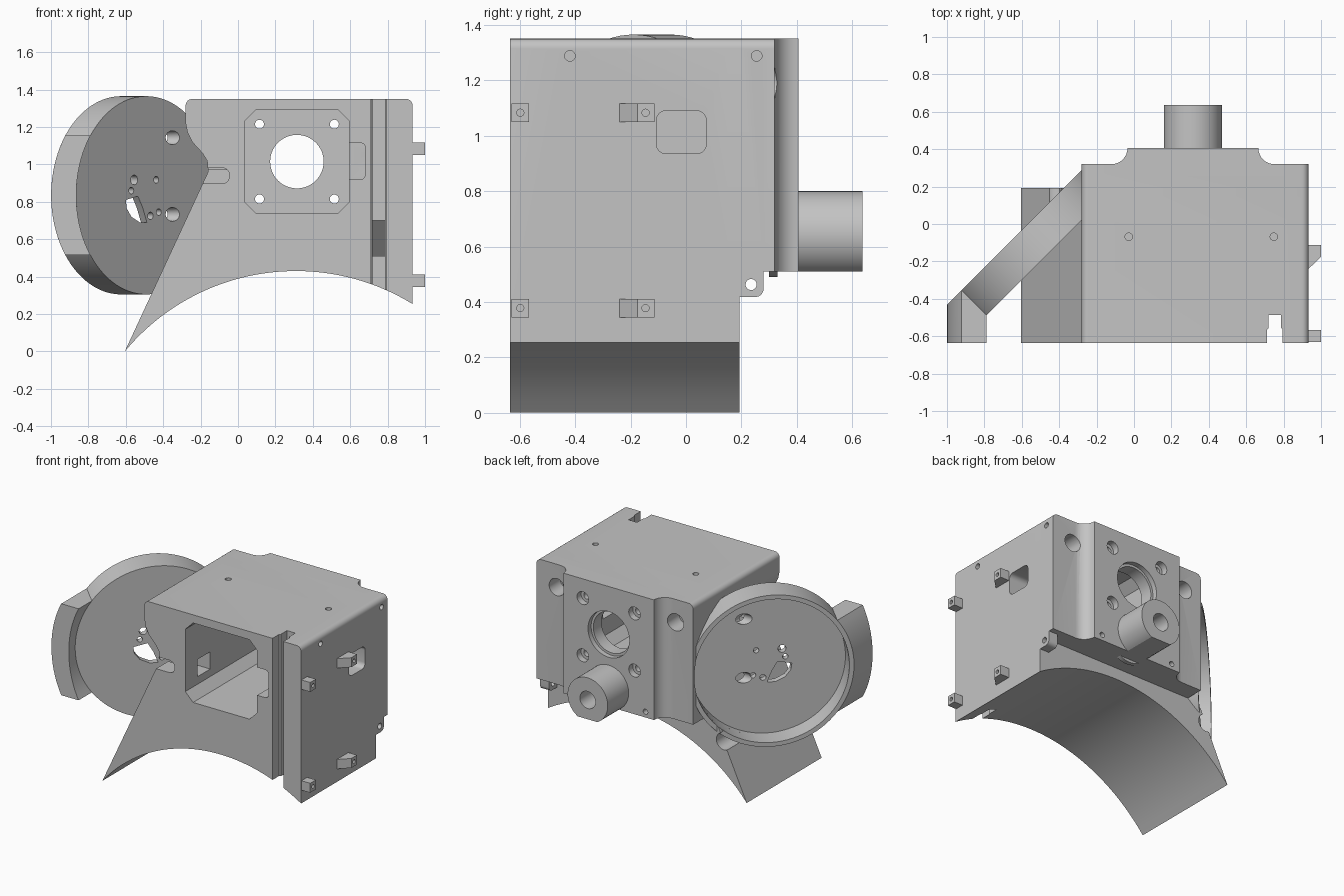
import bpy, bmesh, math
from mathutils import Vector

old = bpy.data.objects.get("Cube")
if old:
    bpy.data.objects.remove(old, do_unlink=True)

grey = bpy.data.materials.new("plain_grey")
grey.use_nodes = True
COLOUR = (0.55, 0.55, 0.55, 1)
grey.diffuse_color = COLOUR
grey.node_tree.nodes["Principled BSDF"].inputs["Base Color"].default_value = COLOUR


def finish(name, bm):
    bmesh.ops.recalc_face_normals(bm, faces=bm.faces)
    mesh = bpy.data.meshes.new(name)
    bm.to_mesh(mesh)
    bm.free()
    mesh.materials.append(grey)
    ob = bpy.data.objects.new(name, mesh)
    bpy.context.collection.objects.link(ob)
    return ob


def prism(name, pts, axis, a, b):
    """Extrude a 2D outline along one axis from a to b."""
    place = {"x": lambda u, v, t: (t, u, v),
             "y": lambda u, v, t: (u, t, v),
             "z": lambda u, v, t: (u, v, t)}[axis]
    bm = bmesh.new()
    lo = [bm.verts.new(place(u, v, a)) for u, v in pts]
    hi = [bm.verts.new(place(u, v, b)) for u, v in pts]
    bm.faces.new(lo)
    bm.faces.new(hi)
    for i in range(len(pts)):
        j = (i + 1) % len(pts)
        bm.faces.new((lo[i], lo[j], hi[j], hi[i]))
    return finish(name, bm)


def box(name, x0, x1, y0, y1, z0, z1):
    return prism(name, [(x0, y0), (x1, y0), (x1, y1), (x0, y1)], "z", z0, z1)


def rod(name, start, end, r, sides=40):
    start, end = Vector(start), Vector(end)
    d = end - start
    bm = bmesh.new()
    bmesh.ops.create_cone(bm, cap_ends=True, segments=sides, radius1=r, radius2=r, depth=d.length)
    bm.transform(d.to_track_quat("Z", "Y").to_matrix().to_4x4())
    bmesh.ops.translate(bm, verts=bm.verts, vec=(start + end) / 2)
    return finish(name, bm)


def arc(cx, cy, r, a, b, n=8):
    steps = [math.radians(a + (b - a) * i / n) for i in range(n + 1)]
    return [(cx + r * math.cos(t), cy + r * math.sin(t)) for t in steps]


def rounded(u0, u1, v0, v1, r):
    return (arc(u1 - r, v1 - r, r, 0, 90, 6) + arc(u0 + r, v1 - r, r, 90, 180, 6)
            + arc(u0 + r, v0 + r, r, 180, 270, 6) + arc(u1 - r, v0 + r, r, 270, 360, 6))


def combine(ob, others, op="DIFFERENCE"):
    bpy.context.view_layer.objects.active = ob
    for other in others:
        mod = ob.modifiers.new("bool", "BOOLEAN")
        mod.operation, mod.object, mod.solver = op, other, "EXACT"
        bpy.ops.object.modifier_apply(modifier=mod.name)
        bpy.data.objects.remove(other, do_unlink=True)


FRONT, RIGHT = -0.635, 0.933
CX, CZ = 0.315, 1.015      # motor axis
TZ = 0.645                 # bearing tube height
DZ, DR = 0.835, 0.53       # tilted disc height and radius
N = Vector((1, -1, 0)).normalized()
DF = Vector((-0.49, -0.19, DZ))
DB = DF - N * 0.19
FLOOR = DF - N * 0.045     # floor of the disc recess

# Main housing: saddle underside, sloped left wing, rounded top edges
saddle = [(x, -0.76 + math.sqrt(1.19 ** 2 - (x - 0.31) ** 2))
          for x in [-0.605 + (RIGHT + 0.605) * i / 40 for i in range(41)]]
top_edges = arc(RIGHT - 0.035, 1.315, 0.035, 0, 90, 6) + arc(-0.245, 1.315, 0.035, 90, 180, 6)
outline = saddle + top_edges + [(-0.28, 1.22), (-0.27, 1.17), (-0.245, 1.12),
                                (-0.19, 1.06), (-0.165, 1.02), (-0.16, 0.96)]
housing = prism("housing", outline, "y", FRONT, 0.193)

# Rear block, filleted mounting plate, bearing tube and ear
rear = prism("rear_block", [(-0.28, 0.51), (RIGHT, 0.51)] + top_edges, "y", 0.15, 0.32)
plate_outline = ([(-0.12, 0.3)] + arc(-0.12, 0.405, 0.085, 270, 360)
                 + arc(0.75, 0.405, 0.085, 180, 270) + [(0.75, 0.3)])
plate = prism("plate", plate_outline, "z", 0.51, 1.35)
tube = rod("tube", (CX, 0.3, TZ), (CX, 0.637, TZ), 0.155, 64)
ear_outline = [(0.15, 0.418), (0.25, 0.418)] + arc(0.25, 0.448, 0.03, -80, 0, 5) + [(0.28, 0.54), (0.15, 0.54)]
ear = prism("ear", ear_outline, "x", RIGHT - 0.07, RIGHT)
combine(housing, [rear, plate, tube, ear], "UNION")

# Motor pocket with cable notch, cable windows, front slots and wing groove
h, c = 0.278, 0.06
pocket = [(CX + sx * u, CZ + sz * v) for sx, sz, u, v in
          [(1, -1, h, h - c), (1, 1, h, h - c), (1, 1, h - c, h), (-1, 1, h - c, h),
           (-1, 1, h, h - c), (-1, -1, h, h - c), (-1, -1, h - c, h), (1, -1, h - c, h)]]
cuts = [
    prism("pocket", pocket, "y", -0.7, 0.28),
    prism("notch", rounded(0.5, 0.68, 0.92, 1.115, 0.025), "y", -0.7, 0.073),
    prism("side_window", rounded(-0.107, 0.073, 0.935, 1.09, 0.035), "x", 0.5, 1.1),
    box("left_window", -0.4, 0.1, -0.5, -0.36, 0.85, 0.97),
    prism("left_slot", rounded(-0.4, -0.045, 0.897, 0.983, 0.042), "y", -0.7, -0.4),
    prism("front_slot", [(0.712, -0.7), (0.795, -0.7), (0.795, -0.565), (0.785, -0.555),
                         (0.785, -0.487), (0.72, -0.487), (0.72, -0.555), (0.712, -0.565)], "z", 0, 1.5),
    prism("slot_relief", [(-0.5, 0.51), (-0.31, 0.51), (-0.487, 0.7), (-0.5, 0.7)], "x", 0.72, 0.785),
    rod("shaft_hole", (CX, 0, CZ), (CX, 0.5, CZ), 0.143, 64),
    rod("shaft_recess", (CX, 0.37, CZ), (CX, 0.5, CZ), 0.16, 64),
    rod("tube_bore", (CX, 0.35, TZ), (CX, 0.7, TZ), 0.06),
    box("tube_flat", 0, 0.7, 0.33, 0.7, 0.4, 0.51),
    rod("disc_clearance", FLOOR, DB - N * 0.5, 0.5, 64),
    rod("wing_groove", (-0.43, 0, 0.385), (-0.43, 0.3, 0.385), 0.06),
    rod("ear_hole", (0.8, 0.235, 0.463), (1.1, 0.235, 0.463), 0.02, 24),
]
# Motor screws, rear corner holes, set screws
for sx in (-1, 1):
    for sz in (-1, 1):
        x, z = CX + sx * 0.2, CZ + sz * 0.2
        cuts += [rod("screw", (x, 0.2, z), (x, 0.5, z), 0.024, 24),
                 rod("screw_head", (x, 0.36, z), (x, 0.5, z), 0.045, 24)]
    x = CX + sx * 0.46
    cuts.append(rod("corner_hole", (x, 0.2, 1.19), (x, 0.5, 1.19), 0.06))
    x = CX + sx * 0.285
    cuts.append(rod("lower_hole", (x, 0.3, 0.55), (x, 0.5, 0.55), 0.018, 24))
    x = 0.36 + sx * 0.388
    cuts.append(rod("top_hole", (x, -0.068, 1.28), (x, -0.068, 1.5), 0.02, 24))
    y = -0.082 + sx * 0.337
    cuts.append(rod("side_hole", (0.85, y, 1.288), (1.1, y, 1.288), 0.019, 24))
combine(housing, cuts)

# Tilted disc with deep rear recess and drilled web
disc = rod("tilted_disc", DF, DB, DR, 96)
holes = [rod("recess", FLOOR, DB - N * 0.2, 0.5, 96)]
for x, z, r in [(-0.555, 0.917, 0.026), (-0.437, 0.918, 0.018), (-0.57, 0.86, 0.018),
                (-0.468, 0.725, 0.02), (-0.423, 0.745, 0.018)]:
    p = Vector((x, x + 0.30, z))
    holes.append(rod("hole", p + N * 0.1, p - N * 0.3, r, 24))
for z in (1.143, 0.733):
    holes.append(rod("cross_hole", (-0.25, -0.05, z), (-0.6, -0.05, z), 0.037, 24))
    holes[-1].data.transform(holes[-1].matrix_world)
cable = [(-0.6, 0.81), (-0.535, 0.83), (-0.51, 0.77), (-0.487, 0.69), (-0.525, 0.69), (-0.57, 0.72), (-0.595, 0.765)]
opening = prism("cable_opening", cable, "y", -0.6, 0.2)
# lean the opening so that it runs square to the disc
for v in opening.data.vertices:
    v.co.x -= v.co.y - (v.co.x + 0.30)
combine(disc, holes + [opening])

# Curved flange carrying the disc edge forward
bm = bmesh.new()
rings = []
for i in range(21):
    dz = -0.32 + 0.64 * i / 20
    dx = math.sqrt(DR ** 2 - dz ** 2) * math.sqrt(0.5)
    xo, xi, z = DB.x - dx, DF.x - dx, DZ + dz
    rings.append([bm.verts.new(p) for p in
                  [(xo, FRONT, z), (xi, FRONT, z), (xi, DF.y - dx, z), (xo, DB.y - dx, z)]])
for a, b in zip(rings, rings[1:]):
    for k in range(4):
        bm.faces.new((a[k], a[(k + 1) % 4], b[(k + 1) % 4], b[k]))
bm.faces.new(rings[0])
bm.faces.new(rings[-1])
flange = finish("disc_flange", bm)

# Clip tabs on the side wall
tabs = []
for z in (1.083, 0.378):
    front_tab = box("front_tab", 0.92, 1.0, -0.63, -0.567, z - 0.033, z + 0.033)
    rear_tab = prism("rear_tab", [(0.92, -0.24), (0.933, -0.24), (1.0, -0.175), (1.0, -0.113), (0.92, -0.113)],
                     "z", z - 0.033, z + 0.033)
    for tab, y in ((front_tab, -0.598), (rear_tab, -0.146)):
        combine(tab, [rod("tab_hole", (0.94, y, z), (1.1, y, z), 0.013, 16)])
        tabs.append(tab)

# Smooth the curved walls, keep edges crisp
bpy.ops.object.select_all(action="DESELECT")
for ob in [housing, disc, flange] + tabs:
    ob.select_set(True)
bpy.context.view_layer.objects.active = housing
bpy.ops.object.shade_smooth_by_angle(angle=math.radians(25))
